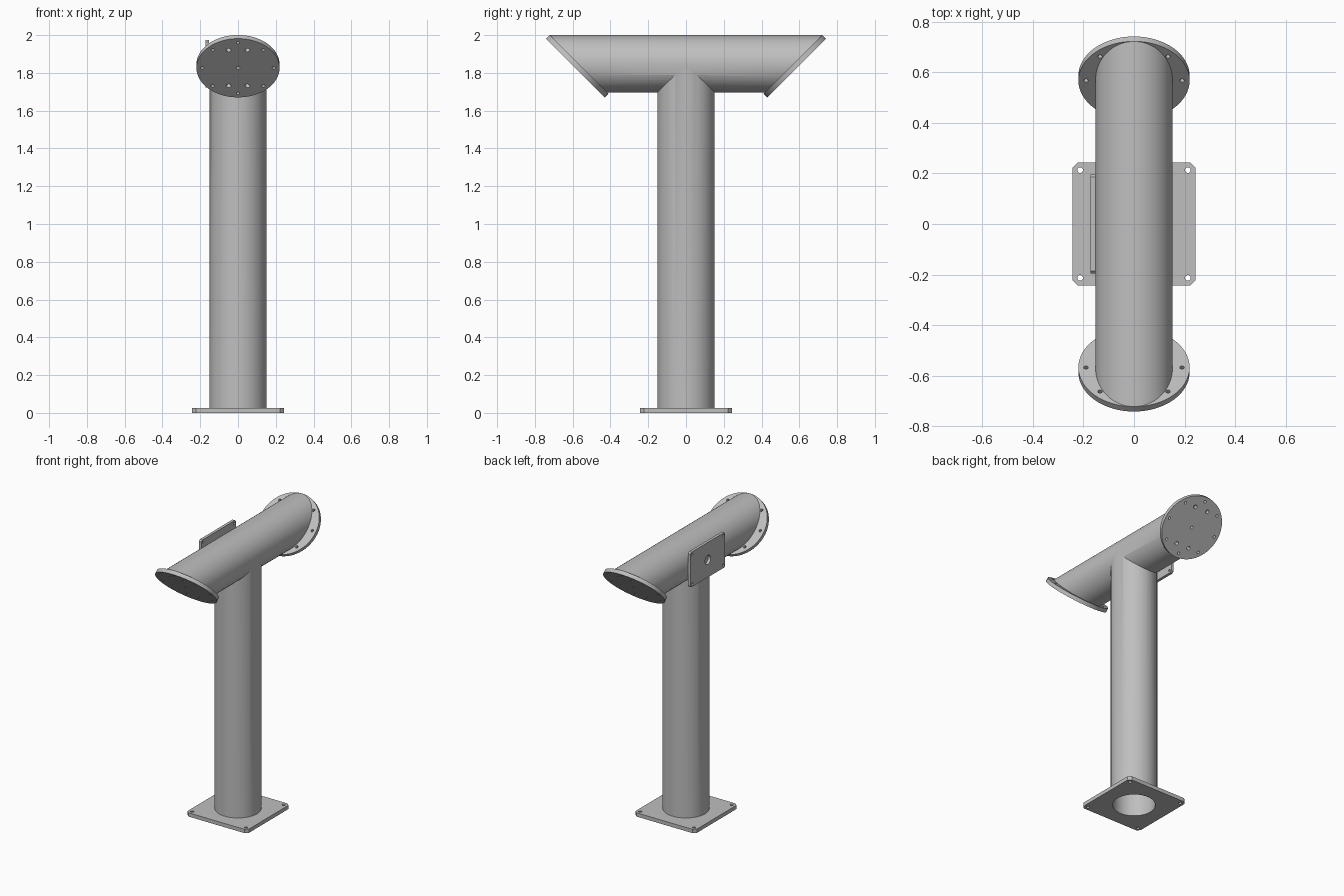
import bpy, bmesh, math
from mathutils import Matrix, Vector

cube = bpy.data.objects.get("Cube")
if cube:
    bpy.data.objects.remove(cube, do_unlink=True)

steel = bpy.data.materials.new("grey steel")
steel.use_nodes = True
GREY = (0.52, 0.52, 0.52, 1)
steel.diffuse_color = GREY
steel.node_tree.nodes["Principled BSDF"].inputs["Base Color"].default_value = GREY

R, BORE = 0.152, 0.139       # pipe outer and inner radius
AXIS = 1.848                 # height of the cross pipe
HALF = 0.57                  # half length of the cross pipe on its axis
PLATE = 0.027                # flange and base thickness


def make(name, bm):
    bmesh.ops.recalc_face_normals(bm, faces=bm.faces)
    mesh = bpy.data.meshes.new(name)
    bm.to_mesh(mesh)
    bm.free()
    mesh.materials.append(steel)
    obj = bpy.data.objects.new(name, mesh)
    bpy.context.collection.objects.link(obj)
    return obj


def add_cylinder(bm, radius, depth, matrix, segments=64):
    return bmesh.ops.create_cone(bm, cap_ends=True, segments=segments, radius1=radius,
                                 radius2=radius, depth=depth, matrix=matrix)["verts"]


def cylinders(name, specs, depth, frame, segments=24):
    """Parallel cylinders given as (x, y, radius) in one local frame."""
    bm = bmesh.new()
    for x, y, radius in specs:
        add_cylinder(bm, radius, depth, frame @ Matrix.Translation((x, y, 0)), segments)
    return make(name, bm)


def upright(name, radius, bottom, top):
    return cylinders(name, [(0, 0, radius)], top - bottom,
                     Matrix.Translation((0, 0, (bottom + top) / 2)), 64)


def cross_pipe(name, radius, half):
    """Pipe along y whose ends are mitred at 45 degrees."""
    bm = bmesh.new()
    for v in add_cylinder(bm, radius, 2, Matrix.Rotation(math.pi / 2, 4, "X")):
        side = 1 if v.co.y > 0 else -1
        v.co.y = side * (half + v.co.z)
        v.co.z += AXIS
    return make(name, bm)


def combine(obj, other, operation):
    mod = obj.modifiers.new("cut", "BOOLEAN")
    mod.operation = operation
    mod.solver = "EXACT"
    mod.object = other
    bpy.context.view_layer.objects.active = obj
    bpy.ops.object.modifier_apply(modifier=mod.name)
    bpy.data.objects.remove(other, do_unlink=True)


def chamfered_plate(name, w, h, depth, chamfer, frame):
    bm = bmesh.new()
    bmesh.ops.create_cube(bm, size=1, matrix=Matrix.Diagonal((w, h, depth, 1)))
    corners = [e for e in bm.edges
               if abs(e.verts[0].co.z - e.verts[1].co.z) > depth / 2]
    bmesh.ops.bevel(bm, geom=corners, offset=chamfer, segments=1, affect="EDGES")
    bm.transform(frame)
    return make(name, bm)


def corner_holes(x, y, radius):
    return [(sx * x, sy * y, radius) for sx in (-1, 1) for sy in (-1, 1)]


# Hollow post and mitred cross pipe
tee = upright("tee_pipe", R - 0.0005, PLATE, AXIS)
combine(tee, cross_pipe("cross", R, HALF), "UNION")
combine(tee, cross_pipe("cross_bore", BORE, HALF + 0.1), "DIFFERENCE")
combine(tee, upright("post_bore", BORE - 0.0005, -0.1, AXIS), "DIFFERENCE")
parts = [tee]

# Square base plate with pipe opening and bolt holes
frame = Matrix.Translation((0, 0, PLATE / 2))
base = chamfered_plate("base_plate", 0.485, 0.485, PLATE, 0.02, frame)
combine(base, cylinders("holes", corner_holes(0.213, 0.213, 0.011), 0.1, frame), "DIFFERENCE")
combine(base, upright("opening", BORE - 0.0005, -0.1, 0.1), "DIFFERENCE")
parts.append(base)

# Round end flanges, tilted downwards, with a bolt circle and cable holes
holes = [(0.19 * math.cos(i * math.pi / 4), 0.19 * math.sin(i * math.pi / 4), 0.009)
         for i in range(8)]
holes += [(0, 0, 0.01)] + corner_holes(0.05, 0.134, 0.013)
for side, name in ((-1, "front_flange"), (1, "back_flange")):
    normal = Vector((0, side, -1)).normalized()
    centre = Vector((0, side * (HALF - 0.003), AXIS - 0.003)) + normal * PLATE / 2
    frame = Matrix.Translation(centre) @ Matrix.Rotation(-side * math.radians(135), 4, "X")
    flange = cylinders(name, [(0, 0, 0.22)], PLATE, frame, 64)
    combine(flange, cylinders("holes", holes, 0.1, frame), "DIFFERENCE")
    parts.append(flange)

# Mounting plate on the side of the cross pipe
frame = Matrix.Translation((-0.163, 0, AXIS)) @ Matrix.Rotation(math.pi / 2, 4, "Y")
mount = chamfered_plate("side_plate", 0.25, 0.39, 0.02, 0.01, frame)
holes = corner_holes(0.105, 0.175, 0.008) + [(0, 0, 0.032)]
combine(mount, cylinders("holes", holes, 0.1, frame), "DIFFERENCE")
parts.append(mount)

# Smooth round surfaces, keep edges sharp
bpy.ops.object.select_all(action="DESELECT")
for obj in parts:
    obj.select_set(True)
bpy.context.view_layer.objects.active = tee
bpy.ops.object.shade_smooth_by_angle(angle=math.radians(30))
